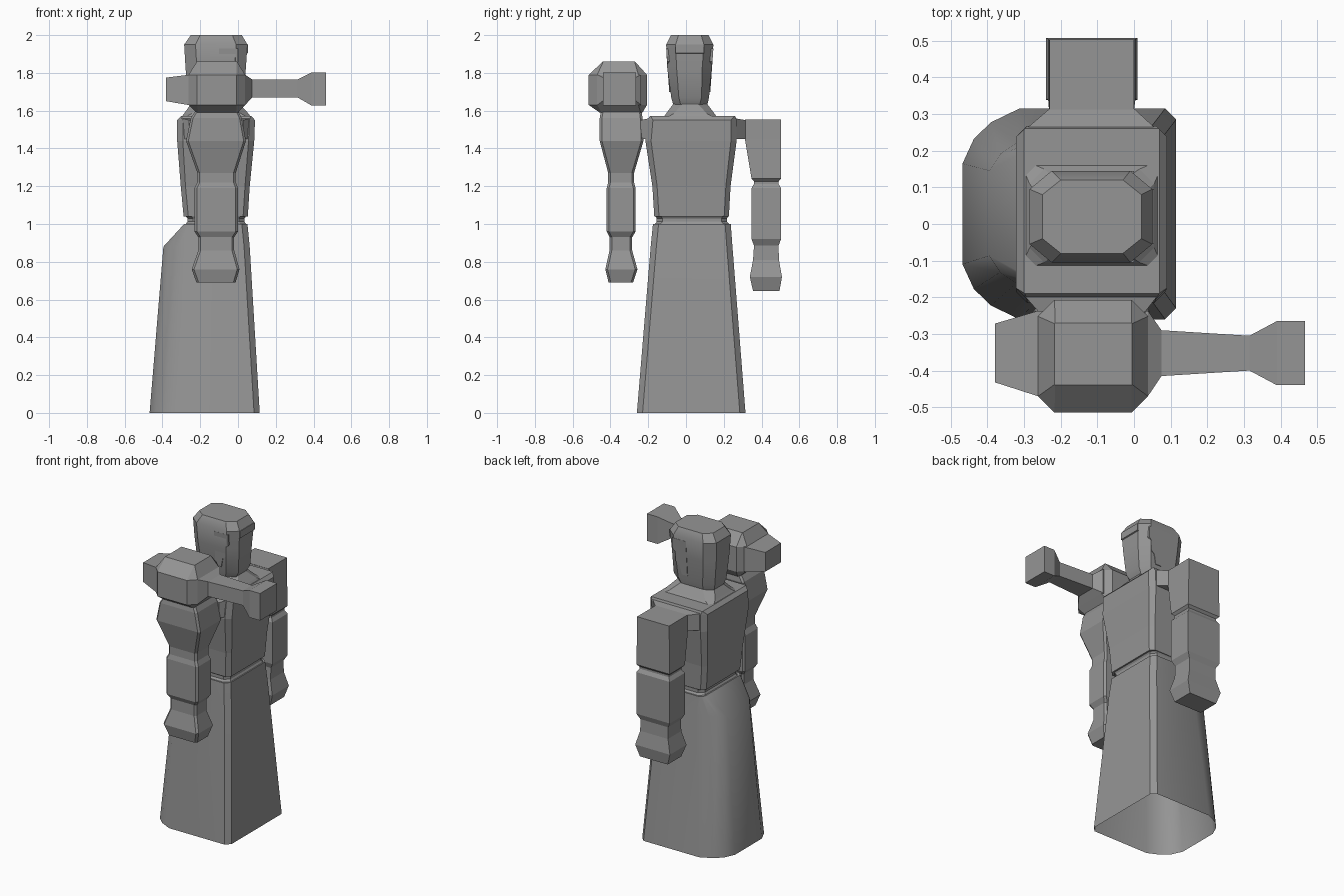
import bpy, bmesh, math

grey = bpy.data.materials.new("plain grey")
grey.diffuse_color = (0.3, 0.3, 0.3, 1)


def loft(name, rings, bottom=True, top=True, smooth=False):
    """Skin a stack of equal-sized point rings into one object."""
    bm = bmesh.new()
    loops = [[bm.verts.new(p) for p in ring] for ring in rings]
    n = len(loops[0])
    for a, b in zip(loops, loops[1:]):
        for i in range(n):
            j = (i + 1) % n
            bm.faces.new((a[i], a[j], b[j], b[i]))
    if bottom:
        bm.faces.new(loops[0][::-1])
    if top:
        bm.faces.new(loops[-1])
    bmesh.ops.remove_doubles(bm, verts=bm.verts, dist=0.0005)
    bmesh.ops.recalc_face_normals(bm, faces=bm.faces)
    me = bpy.data.meshes.new(name)
    bm.to_mesh(me)
    bm.free()
    me.materials.append(grey)
    ob = bpy.data.objects.new(name, me)
    bpy.context.collection.objects.link(ob)
    if smooth:
        bpy.ops.object.select_all(action='DESELECT')
        ob.select_set(True)
        bpy.context.view_layer.objects.active = ob
        bpy.ops.object.shade_smooth_by_angle(angle=math.radians(32))
    return ob


def box(z, x0, x1, y0, y1):
    return [(x0, y0, z), (x1, y0, z), (x1, y1, z), (x0, y1, z)]


def octa(z, x0, x1, y0, y1, c, d=None):
    """Rectangle with corners cut by c in x and d in y."""
    d = c if d is None else d
    return [(x0 + c, y0, z), (x1 - c, y0, z), (x1, y0 + d, z), (x1, y1 - d, z),
            (x1 - c, y1, z), (x0 + c, y1, z), (x0, y1 - d, z), (x0, y0 + d, z)]


def across(x, y0, y1, z0, z1):
    """Rectangle facing along x."""
    return [(x, y0, z0), (x, y1, z0), (x, y1, z1), (x, y0, z1)]


def robe_ring(z, x0, x1, y0, y1, bx, by):
    """Flat front with cut corners and a rounded back."""
    c = 0.03
    return [(x1 - c, y0, z), (x1, y0 + c, z), (x1, y1 - c, z), (x1 - c, y1, z),
            (x0 + bx, y1, z), (x0 + bx * .5, y1 - by * .25, z),
            (x0 + bx * .2, y1 - by * .55, z), (x0, y1 - by, z),
            (x0, y0 + by, z), (x0 + bx * .2, y0 + by * .55, z),
            (x0 + bx * .5, y0 + by * .25, z), (x0 + bx, y0, z)]


# Long open robe with a hip bulge at the back
loft("robe", [robe_ring(0, -.468, .115, -.26, .315, .155, .15),
              robe_ring(.88, -.395, .062, -.187, .246, .15, .10),
              robe_ring(1.0, -.285, .05, -.175, .237, .03, .03)],
     bottom=False, smooth=True)

# Waist belt
loft("waist", [octa(.995, -.28, .045, -.17, .232, .03),
               octa(1.012, -.268, .035, -.155, .218, .03),
               octa(1.03, -.268, .035, -.155, .218, .03),
               octa(1.045, -.28, .045, -.165, .225, .03)])

# Torso and raised collar
loft("torso", [octa(1.04, -.288, .052, -.168, .227, .025),
               octa(1.2, -.303, .062, -.178, .236, .025),
               octa(1.44, -.322, .086, -.215, .268, .03),
               octa(1.55, -.322, .09, -.205, .268, .03),
               octa(1.572, -.30, .07, -.19, .26, .002)])
loft("collar", [octa(1.565, -.30, .07, -.118, .165, .02),
                octa(1.585, -.285, .055, -.105, .15, .04),
                octa(1.635, -.25, .01, -.068, .113, .05),
                octa(1.66, -.25, .01, -.068, .113, .05)])

# Head
loft("head", [octa(1.62, -.25, .00, -.065, .11, .05, .04),
              octa(1.67, -.265, .03, -.078, .122, .06, .04),
              octa(1.83, -.278, .042, -.10, .136, .06, .05),
              octa(1.95, -.285, .05, -.105, .145, .06, .05),
              octa(2.0, -.25, .02, -.08, .12, .05, .04)], smooth=True)

# Stepped sideburn plates at both sides of the face
for side, tag in ((-1, "right"), (1, "left")):
    def yy(v):
        return .02 + side * v
    outer = [(-.10, 1.93), (.0, 1.93), (.0, 1.86), (-.02, 1.84), (-.02, 1.78),
             (-.045, 1.76), (-.06, 1.70), (-.10, 1.70)]
    loft(tag + "_sideburn", [[(x, yy(.09), z) for x, z in outer],
                             [(x, yy(.118 + (z - 1.83) * .07), z) for x, z in outer]])
# Brow plate
loft("brow", [across(.03, -.05, .09, 1.895, 1.95), across(.054, -.055, .095, 1.905, 1.95)])

# Shoulder joints
def joint(name, y0, y1, x0, x1):
    loft(name, [[(-.30, y0, 1.45), (.065, y0, 1.45), (.065, y0, 1.56), (-.30, y0, 1.56)],
                [(x0, y1, 1.45), (x1, y1, 1.45), (x1, y1, 1.55), (x0, y1, 1.55)]])

joint("left_shoulder", .255, .315, -.23, .0)
joint("right_shoulder", -.195, -.24, -.26, .03)

# Left arm
loft("left_arm", [box(z, x0, x1, y0, y1) for z, x0, x1, y0, y1 in (
    (.645, -.215, -.015, .355, .495), (.72, -.24, .01, .338, .508),
    (.81, -.215, -.015, .355, .492), (.885, -.215, -.015, .36, .49),
    (.92, -.235, .005, .347, .503), (1.19, -.235, .005, .347, .503),
    (1.212, -.22, -.01, .36, .49), (1.225, -.22, -.01, .36, .49),
    (1.24, -.235, .005, .347, .503), (1.45, -.232, .0, .312, .503),
    (1.552, -.23, .0, .312, .503))])

# Right arm
loft("right_arm", [octa(z, x0, x1, y0, y1, .012) for z, x0, x1, y0, y1 in (
    (.69, -.22, -.013, -.41, -.28), (.76, -.245, .008, -.427, -.257),
    (.86, -.21, -.02, -.405, -.285), (.93, -.21, -.02, -.405, -.285),
    (.96, -.23, .0, -.42, -.267), (1.19, -.23, .0, -.42, -.267),
    (1.22, -.215, -.012, -.412, -.275), (1.27, -.215, -.012, -.412, -.275),
    (1.44, -.275, .042, -.457, -.225), (1.56, -.25, .02, -.457, -.23),
    (1.6, -.225, .0, -.45, -.235))])

# Shoulder launcher: body, rear cap and flared barrel
loft("launcher_body", [octa(1.59, -.22, .0, -.457, -.23, .01),
                       octa(1.63, -.262, .038, -.515, -.207, .045),
                       octa(1.79, -.262, .038, -.515, -.207, .045),
                       octa(1.86, -.217, -.005, -.44, -.27, .002)])
loft("launcher_rear", [across(-.25, -.47, -.237, 1.63, 1.79),
                       across(-.262, -.47, -.237, 1.63, 1.79),
                       across(-.38, -.432, -.272, 1.65, 1.775)])
loft("launcher_barrel", [across(.03, -.47, -.237, 1.63, 1.79),
                         across(.038, -.47, -.237, 1.63, 1.79),
                         across(.075, -.415, -.29, 1.67, 1.765),
                         across(.315, -.40, -.305, 1.67, 1.765),
                         across(.39, -.44, -.265, 1.627, 1.803),
                         across(.467, -.44, -.265, 1.627, 1.803)])
